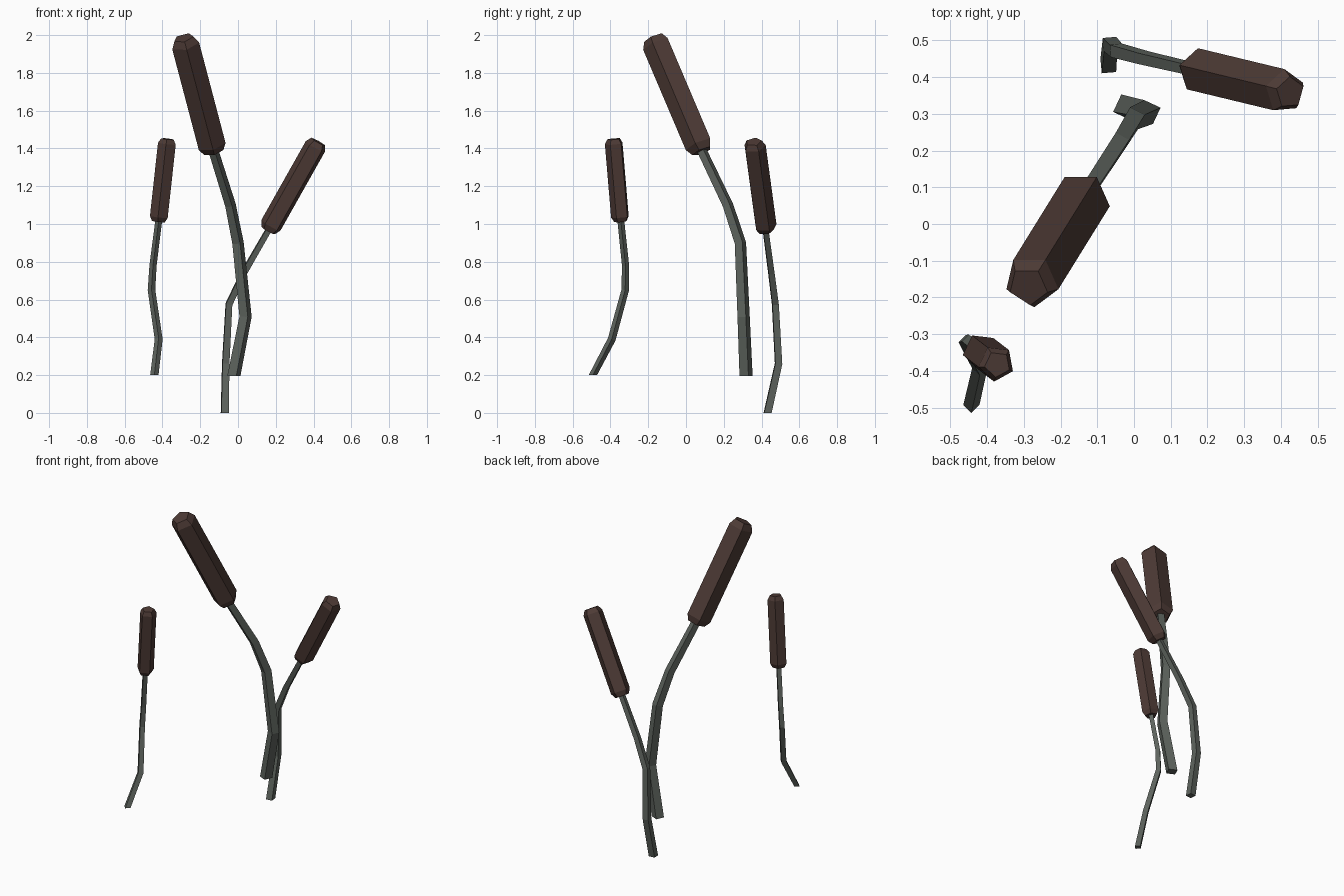
import bpy, math
from mathutils import Vector

if "Cube" in bpy.data.objects:
    bpy.data.objects.remove(bpy.data.objects["Cube"])


def material(name, color):
    m = bpy.data.materials.new(name)
    m.diffuse_color = (*color, 1)
    m.use_nodes = True
    m.node_tree.nodes["Principled BSDF"].inputs["Base Color"].default_value = m.diffuse_color
    return m


def sweep(name, points, radii, sides, angle, mat, flat_base=False):
    """Flat-faced tube through points, with one ring per point."""
    pts = [Vector(p) for p in points]
    ref = Vector((math.cos(angle), math.sin(angle), 0))
    verts, faces = [], []
    for i, (p, r) in enumerate(zip(pts, radii)):
        a = (p - pts[i - 1]).normalized() if i else Vector()
        b = (pts[i + 1] - p).normalized() if i < len(pts) - 1 else Vector()
        t = Vector((0, 0, 1)) if flat_base and i == 0 else (a + b).normalized()
        u = (ref - t * ref.dot(t)).normalized()
        v = t.cross(u)
        for k in range(sides):
            w = 2 * math.pi * k / sides
            verts.append(p + r * (math.cos(w) * u + math.sin(w) * v))
    n = len(pts)
    for i in range(n - 1):
        for k in range(sides):
            j = (k + 1) % sides
            faces.append((i * sides + k, i * sides + j, (i + 1) * sides + j, (i + 1) * sides + k))
    faces.append(tuple(reversed(range(sides))))
    faces.append(tuple(range((n - 1) * sides, n * sides)))
    me = bpy.data.meshes.new(name)
    me.from_pydata(verts, [], faces)
    me.materials.append(mat)
    ob = bpy.data.objects.new(name, me)
    bpy.context.collection.objects.link(ob)


green = material("stem_green", (0.11, 0.125, 0.11))
brown = material("head_brown", (0.075, 0.043, 0.036))


def reed(label, stem, r0, r1, stem_angle, bottom, top, radius, head_angle):
    # bent tapering stem, running slightly into the head
    b, t = Vector(bottom), Vector(top)
    axis = (t - b).normalized()
    path = stem + [b + axis * 0.02]
    n = len(path) - 1
    sweep(label + "_stem", path, [r0 + (r1 - r0) * i / n for i in range(n + 1)],
          4, math.radians(stem_angle), green, True)
    # five-sided seed head with chamfered ends
    c = radius * 0.5
    sweep(label + "_seed_head", [b, b + axis * c, t - axis * c, t],
          [radius * 0.72, radius, radius, radius * 0.72], 5,
          math.radians(head_angle), brown)


reed("tall_reed",
     [(-0.022, 0.318, 0.195), (0.04, 0.305, 0.51), (0.0, 0.288, 0.9), (-0.04, 0.222, 1.1)],
     0.037, 0.027, 20, (-0.13, 0.085, 1.385), (-0.288, -0.17, 1.985), 0.077, -90)
reed("left_reed",
     [(-0.443, -0.493, 0.2), (-0.42, -0.393, 0.39), (-0.458, -0.322, 0.65), (-0.45, -0.32, 0.78)],
     0.022, 0.018, -90, (-0.42, -0.345, 1.013), (-0.372, -0.382, 1.45), 0.05, -97)
reed("right_reed",
     [(-0.07, 0.432, 0.0), (-0.065, 0.49, 0.26), (-0.048, 0.473, 0.575), (0.03, 0.452, 0.74)],
     0.028, 0.02, 50, (0.16, 0.422, 0.965), (0.425, 0.358, 1.435), 0.061, 95)
